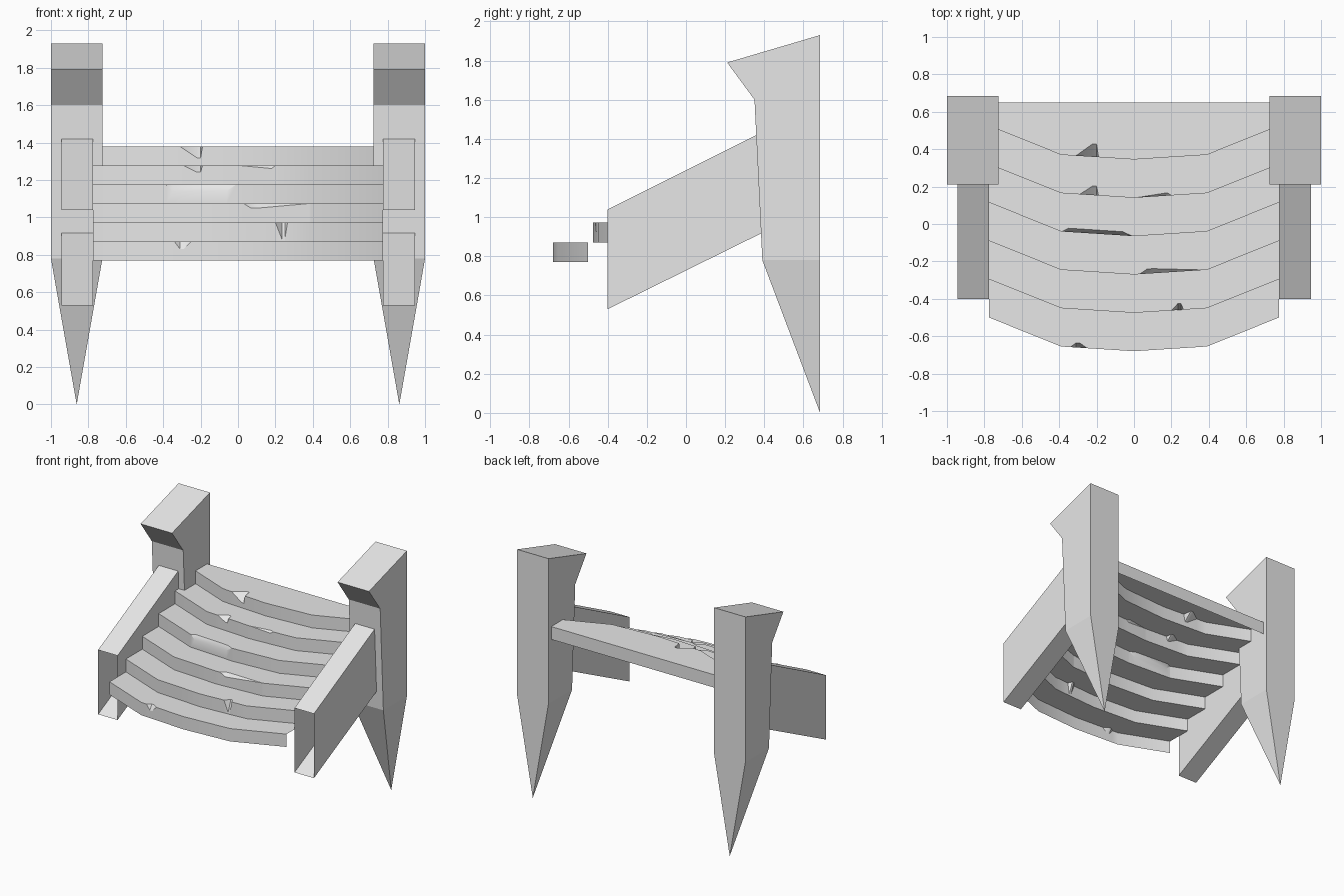
import bpy
import bmesh
import math

if "Cube" in bpy.data.objects:
    bpy.data.objects.remove(bpy.data.objects["Cube"], do_unlink=True)

# One plain stone grey for everything
grey = bpy.data.materials.new("stone_grey")
grey.use_nodes = True
grey.diffuse_color = (0.8, 0.8, 0.8, 1)
grey.node_tree.nodes["Principled BSDF"].inputs["Base Color"].default_value = (0.8, 0.8, 0.8, 1)


def finish(bm, name, recalc=True):
    if recalc:
        bmesh.ops.recalc_face_normals(bm, faces=bm.faces[:])
    mesh = bpy.data.meshes.new(name)
    bm.to_mesh(mesh)
    bm.free()
    mesh.materials.append(grey)
    obj = bpy.data.objects.new(name, mesh)
    bpy.context.collection.objects.link(obj)
    return obj


def prism(profile, x0, x1, skip=()):
    """Extrude a (y, z) profile along x, leaving out the edges in skip."""
    bm = bmesh.new()
    a = [bm.verts.new((x0, y, z)) for y, z in profile]
    b = [bm.verts.new((x1, y, z)) for y, z in profile]
    bm.faces.new(a)
    bm.faces.new(b[::-1])
    n = len(profile)
    for i in range(n):
        if i not in skip:
            j = (i + 1) % n
            bm.faces.new((a[i], b[i], b[j], a[j]))
    return bm, a, b


# Posts with a hooked head and a spike below; rails with an open front end
BACK = 0.685
POST = [(0.39, 0.78), (BACK, 0.78), (BACK, 1.93), (0.21, 1.79), (0.35, 1.60)]
RAIL = [(-0.4, 0.53), (0.40, 0.925), (0.40, 1.44), (-0.4, 1.04)]

for side, s in (("left", 1), ("right", -1)):
    bm, a, b = prism(POST, s * 0.725, s * 1.0, skip=(0,))
    tip = bm.verts.new((s * 0.8625, BACK, 0))
    ring = [a[0], a[1], b[1], b[0]]
    for i in range(4):
        bm.faces.new((ring[i], ring[(i + 1) % 4], tip))
    finish(bm, side + "_post")
    bm, a, b = prism(RAIL, s * 0.775, s * 0.945, skip=(3,))
    finish(bm, side + "_rail")

# Steps: bowed thin treads and risers
BOW = [(0, -0.68), (0.39, -0.655), (0.775, -0.5)]
DEPTH, RISE, BASE = 0.205, 0.1015, 0.77

# Chips per step: start, deep start, deep end, end, depth back, depth down
CHIPS = [
    [(-0.34, -0.31, -0.29, -0.25, 0.025, 0.04)],
    [(0.20, 0.235, 0.25, 0.265, 0.035, 0.09)],
    [(0.03, 0.07, 0.10, 0.38, 0.025, 0.025)],
    [(-0.385, -0.35, -0.06, -0.01, 0.02, 0.035)],
    [(-0.29, -0.22, -0.20, -0.19, 0.05, 0.035), (0.01, 0.17, 0.18, 0.20, 0.015, 0.015)],
    [(-0.31, -0.22, -0.20, -0.19, 0.07, 0.06)],
]


def front_y(x):
    """Front line of the lowest step at x."""
    x = abs(x)
    for (xa, ya), (xb, yb) in zip(BOW, BOW[1:]):
        if x <= xb:
            return ya + (yb - ya) * (x - xa) / (xb - xa)
    return BOW[-1][1]


for k, chips in enumerate(CHIPS):
    last = k == len(CHIPS) - 1
    z0, z1 = BASE + k * RISE, BASE + (k + 1) * RISE
    columns = [(s * x, 0, 0) for x, _ in BOW for s in ((1, -1) if x else (1,))]
    for c0, c1, c2, c3, back, down in chips:
        columns += [(c0, 0, 0), (c1, back, down), (c2, back, down), (c3, 0, 0)]
    columns.sort()

    bm = bmesh.new()
    foot, low, lip, rear, hem = [], [], [], [], []
    for x, back, down in columns:
        y = front_y(x) + k * DEPTH
        foot.append(bm.verts.new((x, y, z0)))
        low.append(bm.verts.new((x, y, z1 - down)))
        lip.append(bm.verts.new((x, y + back, z1)) if back else low[-1])
        rear.append(bm.verts.new((x, 0.65 if last else y + DEPTH, z1)))
        if last:
            hem.append(bm.verts.new((x, 0.65, z0)))
    for i in range(len(columns) - 1):
        j = i + 1
        bm.faces.new((foot[i], foot[j], low[j], low[i]))      # riser
        bm.faces.new((lip[i], lip[j], rear[j], rear[i]))      # tread
        chip = list(dict.fromkeys((low[i], low[j], lip[j], lip[i])))
        if len(chip) > 2:
            bm.faces.new(chip)                                # broken edge
        if last:
            bm.faces.new((hem[j], hem[i], rear[i], rear[j]))  # back of top step
    step = finish(bm, "step_%d" % (k + 1), recalc=False)
    bpy.ops.object.select_all(action="DESELECT")
    step.select_set(True)
    bpy.context.view_layer.objects.active = step
    bpy.ops.object.shade_smooth_by_angle(angle=math.radians(30))
